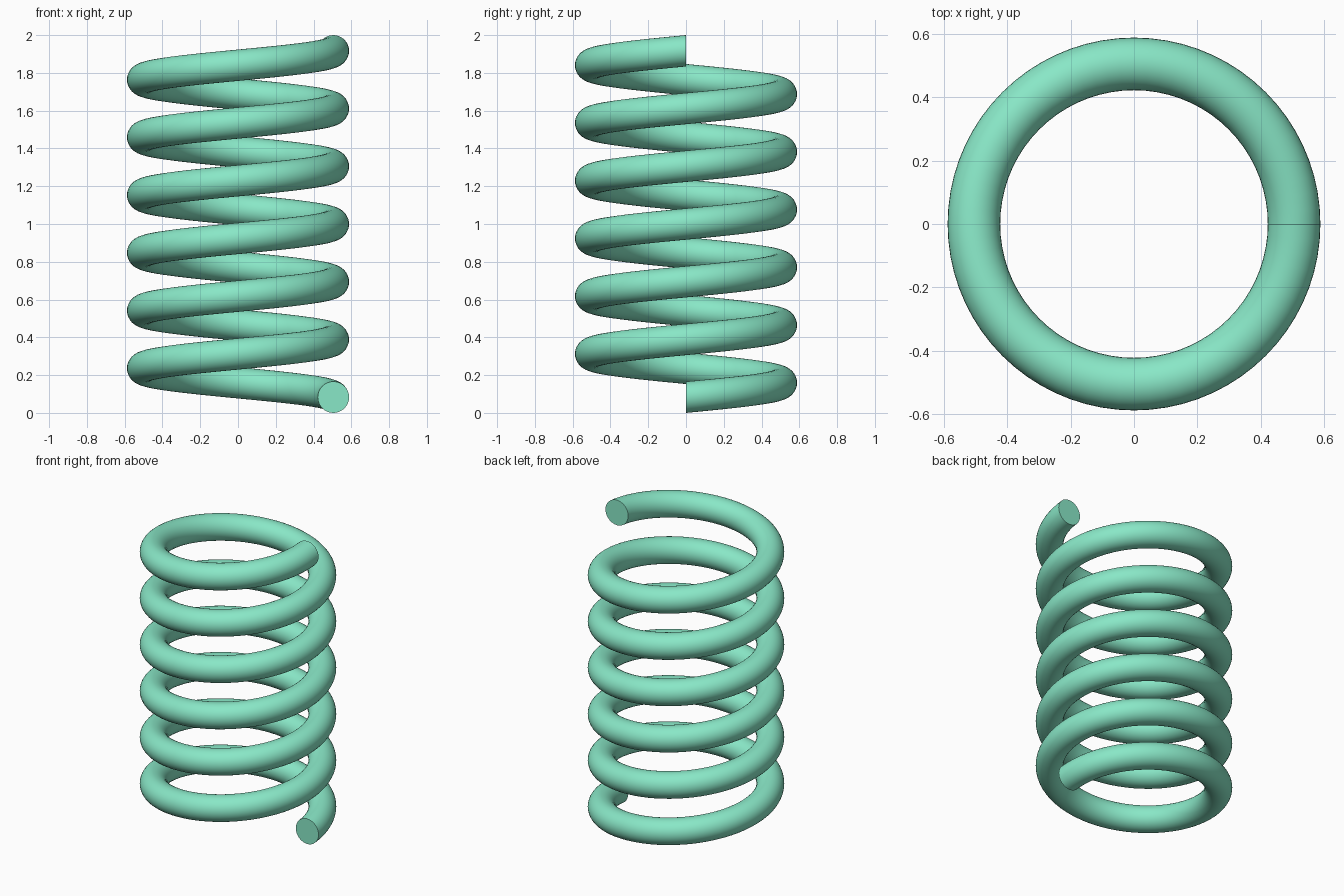
import bpy, bmesh
from math import cos, sin, pi, radians

if "Cube" in bpy.data.objects:
    bpy.data.objects.remove(bpy.data.objects["Cube"])

COIL_R, WIRE_R, TURNS = 0.505, 0.083, 6
SIDES, STEPS = 32, 72
PITCH = (2.0 - 2 * WIRE_R) / TURNS

# Round wire section standing in the XZ plane
bm = bmesh.new()
ring = [bm.verts.new((COIL_R + WIRE_R * cos(2 * pi * i / SIDES), 0,
                      WIRE_R + WIRE_R * sin(2 * pi * i / SIDES)))
        for i in range(SIDES)]
edges = [bm.edges.new((ring[i], ring[(i + 1) % SIDES])) for i in range(SIDES)]

# Sweep the section upward along the helix
bmesh.ops.spin(bm, geom=ring + edges, cent=(0, 0, 0), axis=(0, 0, 1),
               dvec=(0, 0, PITCH / STEPS), angle=2 * pi * TURNS,
               steps=STEPS * TURNS, use_merge=False)

# Flat end caps
bmesh.ops.holes_fill(bm, edges=[e for e in bm.edges if e.is_boundary], sides=0)
bmesh.ops.recalc_face_normals(bm, faces=bm.faces)

mesh = bpy.data.meshes.new("coil_spring")
bm.to_mesh(mesh)
bm.free()
spring = bpy.data.objects.new("coil_spring", mesh)
bpy.context.collection.objects.link(spring)

# Green finish
green = bpy.data.materials.new("spring_green")
green.diffuse_color = (0.25, 0.80, 0.57, 1)
green.use_nodes = True
green.node_tree.nodes["Principled BSDF"].inputs["Base Color"].default_value = green.diffuse_color
mesh.materials.append(green)

# Smooth wire with crisp cut ends
bpy.context.view_layer.objects.active = spring
spring.select_set(True)
bpy.ops.object.shade_smooth_by_angle(angle=radians(40))
